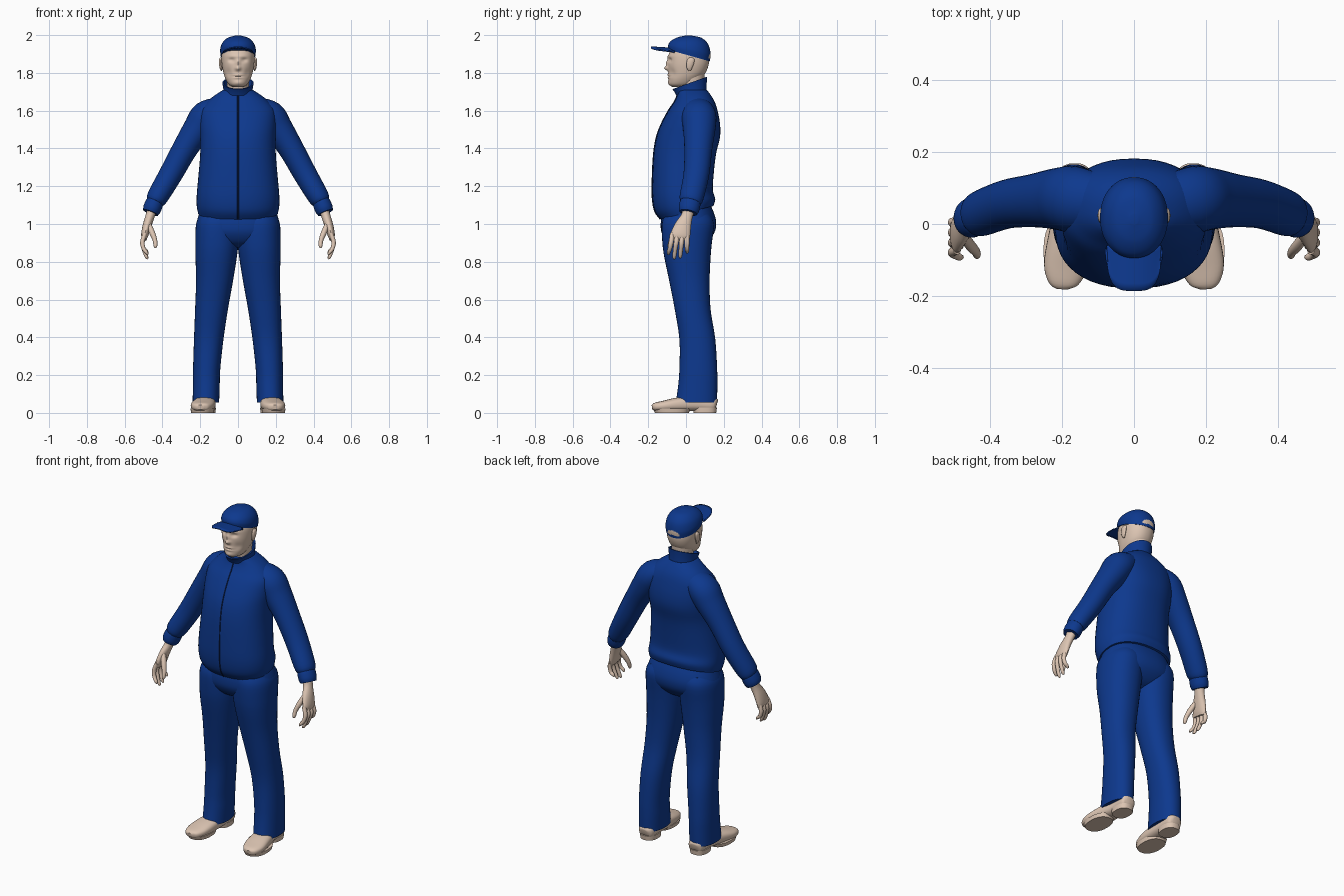
import bpy, bmesh, math
from mathutils import Vector


def material(name, rgb):
    m = bpy.data.materials.new(name)
    m.diffuse_color = (*rgb, 1)
    return m


BLUE = material("workwear blue", (0.004, 0.04, 0.27))
SKIN = material("skin beige", (0.72, 0.56, 0.45))
NAVY = material("zip navy", (0.003, 0.014, 0.08))


def finish(name, bm, mats, angle=40):
    bmesh.ops.recalc_face_normals(bm, faces=bm.faces)
    me = bpy.data.meshes.new(name)
    bm.to_mesh(me)
    bm.free()
    for m in mats:
        me.materials.append(m)
    for p in me.polygons:
        p.use_smooth = True
    me.set_sharp_from_angle(angle=math.radians(angle))
    ob = bpy.data.objects.new(name, me)
    bpy.context.collection.objects.link(ob)
    return ob


def spline(keys, steps):
    """Catmull-Rom interpolation through section keys."""
    keys = [tuple(k) + (0,) * (6 - len(k)) for k in keys]
    out = []
    for i in range(len(keys) - 1):
        a, b, c, d = keys[max(i - 1, 0)], keys[i], keys[i + 1], keys[min(i + 2, len(keys) - 1)]
        for s in range(steps):
            t = s / steps
            if steps == 1:
                out.append(b)
                continue
            out.append(tuple(0.5 * (2 * q + (r - p) * t + (2 * p - 5 * q + 4 * r - w) * t * t
                                    + (3 * q - p - 3 * r + w) * t ** 3)
                             for p, q, r, w in zip(a, b, c, d)))
    return out + [keys[-1]]


def loft(name, keys, mats, side=1, ref=None, n=32, power=2.0, steps=4, shape=None, angle=40):
    """Sections (x, y, z, radius u, radius v, slope); ref set = sections follow the path."""
    secs = spline(keys, steps)
    pts = [Vector(s[:3]) for s in secs]
    bm = bmesh.new()
    rings = []
    for i, s in enumerate(secs):
        if ref:
            t = (pts[min(i + 1, len(pts) - 1)] - pts[max(i - 1, 0)]).normalized()
            u = t.cross(Vector(ref)).normalized()
            v = u.cross(t).normalized()
        else:
            u, v = Vector((1, 0, 0)), Vector((0, 1, s[5]))
        ring = []
        for k in range(n):
            a = 2 * math.pi * k / n - math.pi / 2
            c, d = math.cos(a), math.sin(a)
            cu = math.copysign(abs(c) ** (2 / power), c)
            dv = math.copysign(abs(d) ** (2 / power), d)
            co = pts[i] + u * (s[3] * cu) + v * (s[4] * dv)
            if shape:
                co = shape(co)
            ring.append(bm.verts.new((co.x * side, co.y, co.z)))
        rings.append(ring)
    for a, b in zip(rings, rings[1:]):
        for k in range(n):
            bm.faces.new((a[k], a[(k + 1) % n], b[(k + 1) % n], b[k]))
    bm.faces.new(rings[0])
    bm.faces.new(rings[-1])
    return finish(name, bm, mats, angle)


# Jacket body
torso = [(0, .005, 1.06, .212, .14, .25), (0, -.005, 1.10, .219, .16, .2),
         (0, -.018, 1.16, .218, .16, .12), (0, -.016, 1.25, .21, .162, .05),
         (0, -.006, 1.37, .2, .165), (0, .012, 1.46, .2, .168), (0, .025, 1.53, .203, .155),
         (0, .037, 1.60, .198, .13), (0, .045, 1.645, .165, .108),
         (0, .043, 1.68, .125, .09), (0, .032, 1.71, .078, .078)]
loft("jacket_body", torso, [BLUE], n=48, power=2.3)

# Front zip follows the middle of the jacket
zip_path = [(0, y - rv - .0005, z - sl * rv, .003, .004)
            for x, y, z, ru, rv, sl in [tuple(k) + (0,) * (6 - len(k)) for k in torso]]
loft("jacket_zip", zip_path, [NAVY], ref=(1, 0, 0), n=8)

# Stand-up collar, with an inner wall
loft("jacket_collar", [(0, .03, 1.685, .08, .082, .05), (0, .024, 1.71, .077, .084, .15),
                       (0, .02, 1.747, .083, .092, .36), (0, .02, 1.747, .075, .084, .36),
                       (0, .025, 1.70, .068, .074, .15)], [BLUE], n=40, steps=1)

# Trouser seat
loft("trouser_seat", [(0, .005, .875, .05, .05), (0, .005, .90, .15, .1),
                      (0, .01, .95, .212, .138), (0, .013, 1.0, .22, .147),
                      (0, .012, 1.05, .207, .139), (0, .005, 1.10, .19, .125)],
     [BLUE], n=48, power=2.3)

for side, tag in ((1, "left"), (-1, "right")):
    # Trouser leg
    loft(tag + "_trouser_leg",
         [(.17, .055, .055, .07, .109), (.168, .062, .14, .071, .104), (.166, .065, .23, .072, .1),
          (.155, .06, .39, .078, .095), (.14, .035, .55, .087, .095), (.124, .018, .70, .098, .107),
          (.116, .008, .82, .109, .122), (.112, .006, .90, .114, .131),
          (.108, .01, 1.0, .114, .138), (.1, .01, 1.05, .1, .12)],
         [BLUE], side, n=36, power=2.2)
    # Sleeve and cuff
    loft(tag + "_sleeve",
         [(.09, .06, 1.615, .06, .075), (.165, .068, 1.572, .083, .092), (.212, .07, 1.505, .078, .086),
          (.28, .065, 1.40, .067, .074), (.355, .055, 1.265, .062, .068),
          (.425, .03, 1.145, .056, .064), (.441, .023, 1.115, .046, .055)],
         [BLUE], side, ref=(0, 1, 0))
    loft(tag + "_cuff",
         [(.436, .024, 1.125, .042, .05), (.442, .022, 1.112, .047, .055),
          (.455, .016, 1.08, .048, .055), (.463, .012, 1.06, .042, .048)],
         [BLUE], side, ref=(0, 1, 0))
    # Hand: palm, four fingers, thumb
    loft(tag + "_palm",
         [(.455, .015, 1.08, .027, .032), (.466, .004, 1.04, .024, .031), (.482, -.016, .99, .023, .044),
          (.494, -.03, .94, .019, .052), (.495, -.034, .917, .011, .046)],
         [SKIN], side, ref=(0, 1, 0), n=20)
    for i, (y0, y1, tip) in enumerate(((-.072, -.092, .838), (-.046, -.062, .815),
                                       (-.02, -.03, .82), (.004, .006, .845))):
        loft(f"{tag}_finger_{i + 1}",
             [(.492, y0, .95, .011, .013), (.506, (y0 * 2 + y1) / 3, .905, .012, .013),
              (.5, (y0 + y1 * 2) / 3, .87, .0105, .0115), (.485, y1, tip + .012, .009, .01),
              (.477, y1, tip, .004, .005)], [SKIN], side, ref=(0, 1, 0), n=12)
    loft(tag + "_thumb",
         [(.474, -.035, 1.0, .013, .015), (.455, -.06, .955, .015, .016), (.44, -.077, .915, .012, .013),
          (.437, -.087, .885, .01, .011), (.439, -.09, .873, .004, .005)],
         [SKIN], side, ref=(0, 1, 0), n=12)
    # Shoe with heel block and front sole
    loft(tag + "_shoe",
         [(.166, .163, .045, .02, .02), (.166, .145, .048, .045, .038), (.168, .06, .052, .05, .042),
          (.18, -.05, .044, .061, .036), (.191, -.12, .037, .06, .027),
          (.197, -.165, .032, .042, .021), (.198, -.18, .03, .018, .012)],
         [SKIN], side, ref=(0, 0, 1), n=28, power=2.6)
    loft(tag + "_shoe_heel", [(.167, .1, 0, .048, .06), (.167, .1, .028, .05, .064)],
         [SKIN], side, n=28, power=2.5, steps=1)
    loft(tag + "_shoe_sole", [(.188, -.075, 0, .06, .09), (.188, -.075, .022, .064, .1)],
         [SKIN], side, n=28, power=2.3, steps=1)
    # Ear
    loft(tag + "_ear",
         [(.087, .02, 1.81, .003, .006), (.09, .018, 1.825, .007, .014), (.092, .022, 1.85, .009, .02),
          (.092, .026, 1.872, .008, .018), (.09, .026, 1.882, .003, .006)], [SKIN], side, n=16)

# Neck
loft("neck", [(0, .04, 1.66, .055, .058), (0, .033, 1.72, .056, .06), (0, .03, 1.80, .064, .07)], [SKIN])

# Face relief: x, z, width, height, push towards +y
BUMPS = [(0, 1.852, .010, .02, -.011), (0, 1.824, .013, .011, -.02),
         (.034, 1.868, .016, .01, .011), (-.034, 1.868, .016, .01, .011),
         (0, 1.888, .05, .008, -.004), (0, 1.789, .022, .006, -.006),
         (0, 1.774, .02, .005, -.005), (0, 1.781, .026, .0025, .004),
         (0, 1.748, .02, .012, -.005), (.05, 1.80, .016, .022, .006), (-.05, 1.80, .016, .022, .006)]


def face(co):
    if co.y < -.02:
        for x, z, w, h, push in BUMPS:
            co.y += push * math.exp(-((co.x - x) / w) ** 2 - ((co.z - z) / h) ** 2)
    return co


loft("head", [(0, -.03, 1.725, .025, .04), (0, -.024, 1.738, .048, .064), (0, -.011, 1.765, .065, .081),
              (0, .005, 1.80, .077, .098), (0, .013, 1.85, .086, .108), (0, .014, 1.90, .086, .104),
              (0, .015, 1.94, .074, .085), (0, .015, 1.965, .04, .05)],
     [SKIN], n=80, power=2.2, steps=8, shape=face, angle=60)

# Cap crown, with a half-moon opening at the back
cap = loft("cap_crown", [(0, .016, 1.892, .092, .11, -.28), (0, .018, 1.925, .094, .112, -.2),
                         (0, .018, 1.96, .082, .099, -.08), (0, .015, 1.986, .054, .066),
                         (0, .013, 1.998, .012, .015)], [BLUE, SKIN], n=120, power=2.1, steps=12)
for p in cap.data.polygons:
    c = p.center
    if c.y > .05 and c.z > 1.877 and (c.x / .042) ** 2 + ((c.z - 1.877) / .028) ** 2 < 1:
        p.material_index = 1

# Cap peak: a bowed plate with a rounded front
bm = bmesh.new()
rows = []
for i in range(25):
    u = math.sin(math.pi * (i / 24 - .5))
    x = .077 * u
    reach = .02 + .106 * math.sqrt(max(0, 1 - abs(u) ** 4))
    rows.append([bm.verts.new((x, -.06 - reach * j / 6, 1.929 - 3.5 * x * x + .008 * j / 6))
                 for j in range(7)])
for a, b in zip(rows, rows[1:]):
    for j in range(6):
        bm.faces.new((a[j], b[j], b[j + 1], a[j + 1]))
peak = finish("cap_peak", bm, [BLUE])
thick = peak.modifiers.new("thickness", "SOLIDIFY")
thick.thickness = .007
thick.offset = 0
